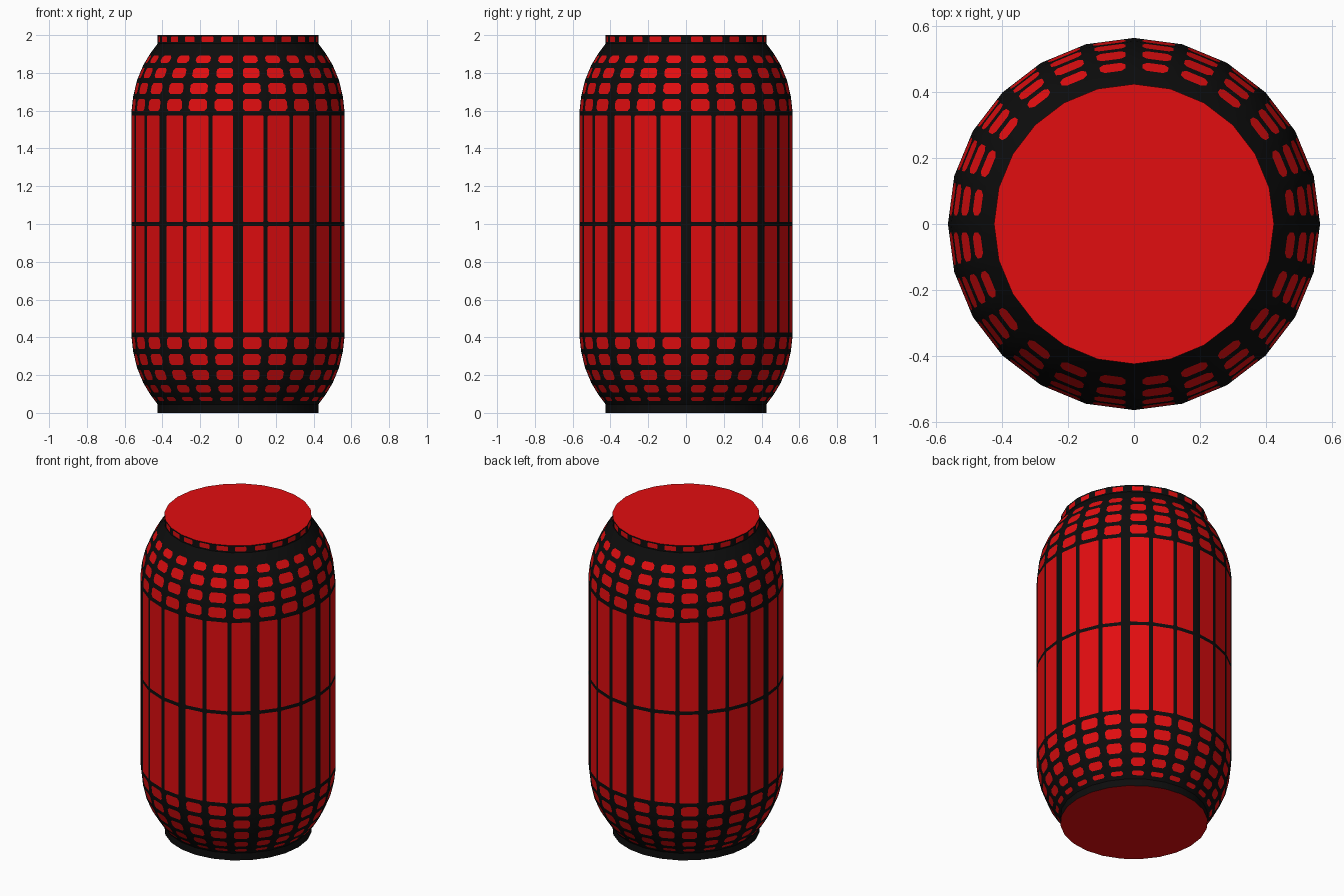
import bpy, bmesh, math
from mathutils import Vector

if "Cube" in bpy.data.objects:
    bpy.data.objects.remove(bpy.data.objects["Cube"])

SIDES = 24

def material(name, rgb):
    m = bpy.data.materials.new(name)
    m.diffuse_color = (*rgb, 1)
    m.use_nodes = True
    m.node_tree.nodes["Principled BSDF"].inputs["Base Color"].default_value = m.diffuse_color
    return m

red = material("lantern red", (0.76, 0.004, 0.005))
black = material("frame black", (0.004, 0.004, 0.004))

# Profile of the lantern: (height, radius); the upper half mirrors the lower
half = [(0, .425), (.045, .425), (.095, .463), (.16, .502), (.24, .535), (.325, .555), (.415, .565)]
profile = half + [(1.0, .565)] + [(2 - z, r) for z, r in reversed(half)]
last = len(profile) - 2

bm = bmesh.new()

def ring_point(k, row):
    z, r = profile[row]
    a = k * 2 * math.pi / SIDES
    return Vector((r * math.cos(a), r * math.sin(a), z))

def face(points, index):
    bm.faces.new([bm.verts.new(p) for p in points]).material_index = index

def panel(a, b, c, d, left, right, low, high, chamfer):
    """Red panel with clipped corners, surrounded by black frame strips."""
    wide, tall = ((b - a).length + (c - d).length) / 2, (d - a).length
    def at(x, y):
        u, v = x / wide, y / tall
        return a.lerp(b, u).lerp(d.lerp(c, u), v)
    x0, x1, y0, y1, q = left, wide - right, low, tall - high, chamfer
    inner = [at(x0 + q, y0), at(x1 - q, y0), at(x1, y0 + q), at(x1, y1 - q),
             at(x1 - q, y1), at(x0 + q, y1), at(x0, y1 - q), at(x0, y0 + q)]
    outer = [a, b, c, d]
    face(inner, 0)
    for i in range(4):
        j = (i + 1) % 4
        face([outer[i], outer[j], inner[2 * i + 1], inner[2 * i]], 1)
        face([outer[j], inner[(2 * i + 2) % 8], inner[2 * i + 1]], 1)

# Walls: framed panels, with solid black bottom rim and upper neck
for row in range(last + 1):
    middle = profile[row][1] == profile[row + 1][1] == .565
    for k in range(SIDES):
        quad = [ring_point(k, row), ring_point(k + 1, row),
                ring_point(k + 1, row + 1), ring_point(k, row + 1)]
        if row in (0, last - 1):
            face(quad, 1)
            continue
        # every third rib is thicker
        thin = .012 if middle else .021
        left = .026 if k % 3 == 0 else thin
        right = .026 if (k + 1) % 3 == 0 else thin
        if middle:
            low, high, chamfer = .011, .011, .004
        elif row == last:
            low, high, chamfer = .008, .008, .004
        else:
            low, high, chamfer = .014, .014, .013
            if row == 1:
                low, high, chamfer = .022, .014, .008
        panel(*quad, left, right, low, high, chamfer)

# Flat top and bottom discs
for row in (0, last + 1):
    face([ring_point(k, row) for k in range(SIDES)], 0)

bmesh.ops.remove_doubles(bm, verts=bm.verts, dist=1e-5)
bmesh.ops.recalc_face_normals(bm, faces=bm.faces)
mesh = bpy.data.meshes.new("lantern_body")
bm.to_mesh(mesh)
bm.free()
mesh.materials.append(red)
mesh.materials.append(black)
body = bpy.data.objects.new("lantern_body", mesh)
bpy.context.collection.objects.link(body)
bpy.context.view_layer.objects.active = body
body.select_set(True)
bpy.ops.object.shade_smooth_by_angle(angle=math.radians(30))
